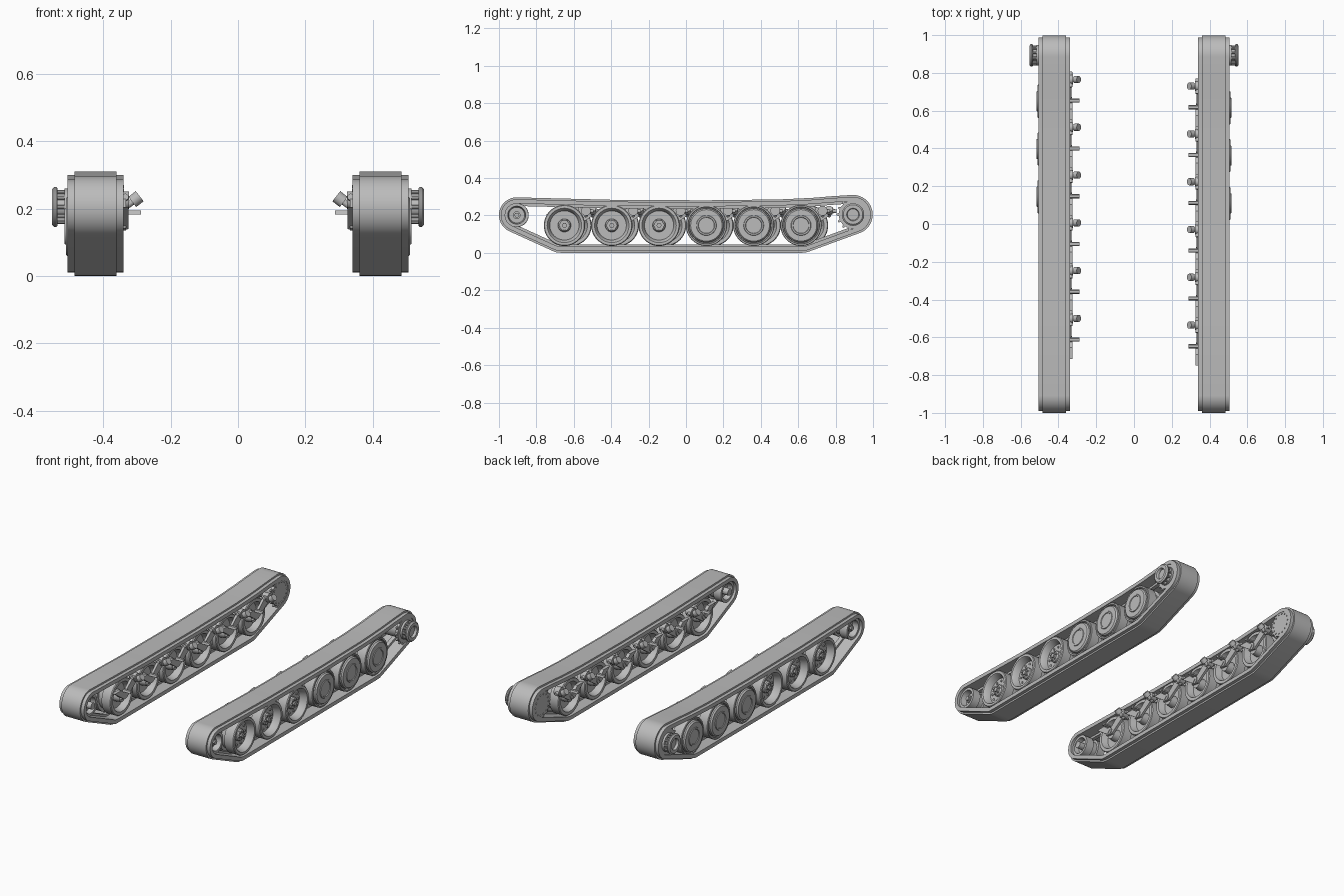
import bpy, bmesh
from math import sin, cos, pi, radians
from mathutils import Vector

if "Cube" in bpy.data.objects:
    bpy.data.objects.remove(bpy.data.objects["Cube"])

steel = bpy.data.materials.new("plain_grey")
steel.use_nodes = True
grey = (0.5, 0.5, 0.5, 1)
steel.diffuse_color = grey
steel.node_tree.nodes["Principled BSDF"].inputs["Base Color"].default_value = grey


def finish(name, bm, side):
    """Mirror to the given side, clean up and link as an object."""
    for v in bm.verts:
        v.co.x *= side
    bmesh.ops.recalc_face_normals(bm, faces=bm.faces)
    mesh = bpy.data.meshes.new(name)
    bm.to_mesh(mesh)
    bm.free()
    mesh.materials.append(steel)
    ob = bpy.data.objects.new(name, mesh)
    bpy.context.collection.objects.link(ob)
    bpy.ops.object.select_all(action="DESELECT")
    ob.select_set(True)
    bpy.context.view_layer.objects.active = ob
    bpy.ops.object.shade_smooth_by_angle(angle=radians(35))
    return ob


def lathe(bm, profile, y, z, seg=40):
    """Turn an (x, radius) profile around an axis along x."""
    rings = []
    for x, r in profile:
        count = 1 if r == 0 else seg
        rings.append([bm.verts.new((x, y + r * cos(2 * pi * i / seg), z + r * sin(2 * pi * i / seg)))
                      for i in range(count)])
    for a, b in zip(rings, rings[1:]):
        for i in range(seg):
            j = (i + 1) % seg
            if len(a) == 1:
                bm.faces.new((a[0], b[i], b[j]))
            elif len(b) == 1:
                bm.faces.new((a[i], b[0], a[j]))
            else:
                bm.faces.new((a[i], b[i], b[j], a[j]))


def disc(bm, x0, x1, r, y, z, seg=32):
    lathe(bm, [(x0, 0), (x0, r), (x1, r), (x1, 0)], y, z, seg)


def ring_of(count, radius, y, z):
    for i in range(count):
        a = 2 * pi * i / count
        yield y + radius * cos(a), z + radius * sin(a), a


def rod(bm, p, q, r, seg=16):
    p, q = Vector(p), Vector(q)
    made = bmesh.ops.create_cone(bm, cap_ends=True, segments=seg, radius1=r, radius2=r, depth=(q - p).length)
    turn = (q - p).to_track_quat("Z", "Y")
    for v in made["verts"]:
        v.co = turn @ v.co + (p + q) / 2


def plate(bm, outline, x0, x1):
    """Extrude a (y, z) outline along x."""
    face = bm.faces.new([bm.verts.new((x0, y, z)) for y, z in outline])
    new = bmesh.ops.extrude_face_region(bm, geom=[face])["geom"]
    for v in new:
        if isinstance(v, bmesh.types.BMVert):
            v.co.x = x1


IDLER, SPROCKET = (-0.905, 0.202), (0.893, 0.205)


def arc(centre, r, a0, a1, n):
    return [(centre[0] + r * cos(radians(a0 + (a1 - a0) * i / n)),
             centre[1] + r * sin(radians(a0 + (a1 - a0) * i / n))) for i in range(n + 1)]


def belt(side):
    # Loop round the idler, along the ground, round the sprocket, and back on top
    path = arc(IDLER, 0.095, 92, 246, 20)
    path += [(-0.71, 0.009), (-0.69, 0.002), (-0.66, 0), (0.61, 0), (0.64, 0.002), (0.66, 0.008)]
    path += arc(SPROCKET, 0.105, -69, 94, 20)
    path += [(0.78, 0.303), (0.67, 0.294), (0.5, 0.286), (0.1, 0.281), (-0.4, 0.284)]
    # Stepped cross-section as (x, depth), with a centre guide inside
    half = [(0.0625, 0), (0.0625, 0.01), (0.083, 0.01), (0.083, 0.033), (0.012, 0.033), (0.012, 0.046)]
    section = half + [(-x, d) for x, d in reversed(half)]
    bm = bmesh.new()
    n, rows = len(path), []
    for i, p in enumerate(path):
        p = Vector(p)
        a = (p - Vector(path[i - 1])).normalized()
        b = (Vector(path[(i + 1) % n]) - p).normalized()
        t = (a + b).normalized()
        inward = Vector((-t.y, t.x)) / max(0.5, t.dot(a))
        rows.append([bm.verts.new((0.423 + x, p.x + inward.x * d, p.y + inward.y * d)) for x, d in section])
    m = len(section)
    for i in range(n):
        a, b = rows[i], rows[(i + 1) % n]
        for k in range(m):
            bm.faces.new((a[k], a[(k + 1) % m], b[(k + 1) % m], b[k]))
    return bm


# Twin-tyre road wheel: inner half shared, outer face dished or capped
INNER = [(0.497, 0.110), (0.440, 0.110), (0.440, 0.092), (0.408, 0.092), (0.408, 0.110), (0.352, 0.110),
         (0.347, 0.106), (0.347, 0.088), (0.385, 0.076), (0.385, 0.035), (0.345, 0.030), (0.345, 0)]
DISH = [(0.458, 0), (0.458, 0.078), (0.498, 0.088), (0.502, 0.092), (0.502, 0.106)]
CAP = [(0.511, 0), (0.511, 0.042), (0.515, 0.044), (0.515, 0.052), (0.511, 0.054), (0.511, 0.084),
       (0.503, 0.091), (0.485, 0.092), (0.485, 0.097), (0.500, 0.099), (0.500, 0.107)]


def road_wheel(y, capped):
    bm, z = bmesh.new(), 0.147
    lathe(bm, (CAP if capped else DISH) + INNER, y, z, 48)
    if not capped:
        lathe(bm, [(0.45, 0.036), (0.47, 0.034), (0.478, 0.026), (0.478, 0)], y, z)
        disc(bm, 0.47, 0.488, 0.014, y, z, 6)
        for by, bz, a in ring_of(6, 0.024, y, z):
            disc(bm, 0.47, 0.484, 0.006, by, bz, 6)
        for by, bz, a in ring_of(10, 0.060, y, z):
            disc(bm, 0.45, 0.463, 0.007, by, bz, 10)
    return bm


def swing_arm(y):
    # Arm plate, axle boss, pivot boss, bracket and tilted damper
    bm = bmesh.new()
    plate(bm, [(y - 0.03, 0.142), (y + 0.02, 0.135), (y + 0.14, 0.215), (y + 0.13, 0.245),
               (y + 0.09, 0.242)], 0.332, 0.347)
    plate(bm, [(y - 0.10, 0.205), (y - 0.04, 0.205), (y + 0.01, 0.165), (y - 0.01, 0.14)], 0.325, 0.345)
    disc(bm, 0.328, 0.39, 0.022, y, 0.16)
    disc(bm, 0.324, 0.36, 0.026, y + 0.115, 0.225)
    plate(bm, [(y - 0.008, 0.183), (y + 0.014, 0.183), (y + 0.010, 0.195), (y - 0.004, 0.195)], 0.288, 0.340)
    rod(bm, (0.345, y + 0.115, 0.198), (0.308, y + 0.115, 0.225), 0.010)
    rod(bm, (0.314, y + 0.115, 0.220), (0.292, y + 0.115, 0.237), 0.019, 20)
    rod(bm, (0.335, y + 0.075, 0.235), (0.335, y + 0.155, 0.222), 0.010)
    return bm


def idler():
    bm = bmesh.new()
    y, z = IDLER
    lathe(bm, [(0.455, 0), (0.455, 0.042), (0.49, 0.048), (0.49, 0.063), (0.44, 0.064), (0.44, 0.05),
               (0.405, 0.05), (0.405, 0.064), (0.355, 0.063), (0.355, 0.048), (0.385, 0.042), (0.385, 0)], y, z)
    disc(bm, 0.34, 0.475, 0.02, y, z)
    disc(bm, 0.47, 0.485, 0.014, y, z, 6)
    return bm


def sprocket():
    bm = bmesh.new()
    y, z = SPROCKET
    disc(bm, 0.36, 0.49, 0.055, y, z)
    for x0, x1 in ((0.342, 0.36), (0.485, 0.502)):
        disc(bm, x0, x1, 0.076, y, z, 40)
        for cy, cz, a in ring_of(14, 0.080, y, z):
            out, along = Vector((cos(a), sin(a))), Vector((-sin(a), cos(a)))
            c = Vector((cy, cz))
            plate(bm, [c - out * 0.01 - along * 0.01, c - out * 0.01 + along * 0.01,
                       c + out * 0.008 + along * 0.004, c + out * 0.008 - along * 0.004], x0 + 0.003, x1 - 0.003)
    for cy, cz, a in ring_of(14, 0.062, y, z):
        disc(bm, 0.338, 0.35, 0.005, cy, cz, 8)
    return bm


def drive_hub():
    # Lantern-shaped hub outside the belt
    bm = bmesh.new()
    y, z = SPROCKET
    lathe(bm, [(0.50, 0), (0.50, 0.055), (0.515, 0.055), (0.515, 0.034), (0.538, 0.034), (0.538, 0)], y, z)
    for cy, cz, a in ring_of(10, 0.046, y, z):
        disc(bm, 0.51, 0.545, 0.007, cy, cz, 10)
    lathe(bm, [(0.536, 0.03), (0.536, 0.056), (0.541, 0.060), (0.546, 0.060), (0.553, 0.052),
               (0.553, 0.034), (0.545, 0.03), (0.536, 0.03)], y, z)
    return bm


# Assemble both sides; the road wheels of one side are staggered
for side, word, shift in ((1, "left", 0.0), (-1, "right", 0.035)):
    finish(word + "_track_belt", belt(side), side)
    finish(word + "_idler_wheel", idler(), side)
    finish(word + "_drive_sprocket", sprocket(), side)
    finish(word + "_drive_hub", drive_hub(), side)
    for i in range(6):
        y = -0.65 + 0.253 * i + shift
        finish(f"{word}_road_wheel_{i + 1}", road_wheel(y, i > 2), side)
        finish(f"{word}_swing_arm_{i + 1}", swing_arm(y), side)
